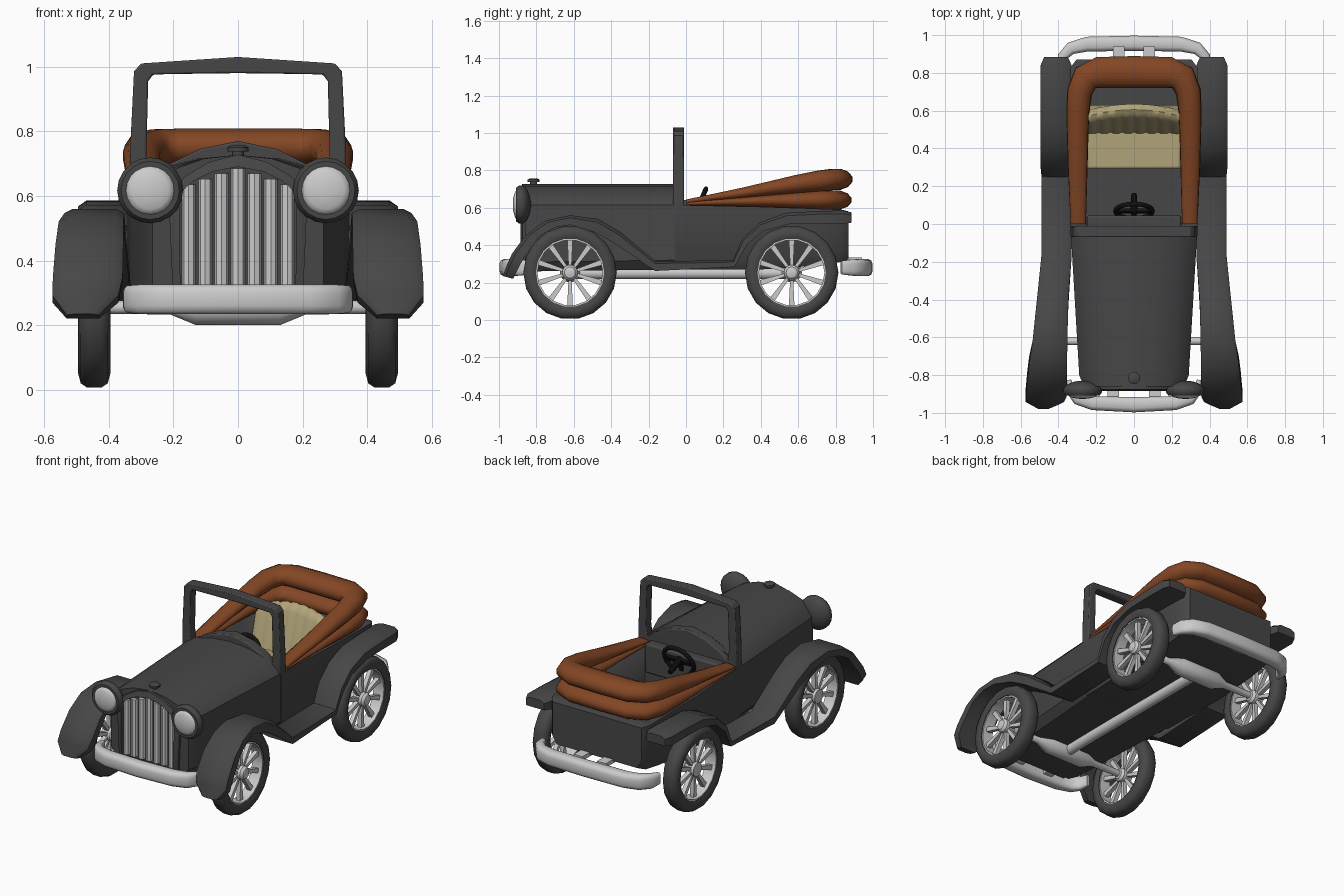
import bpy, bmesh, math
from mathutils import Matrix, Vector

if "Cube" in bpy.data.objects:
    bpy.data.objects.remove(bpy.data.objects["Cube"])


def material(name, r, g, b):
    m = bpy.data.materials.new(name)
    m.diffuse_color = (r, g, b, 1)
    m.use_nodes = True
    m.node_tree.nodes["Principled BSDF"].inputs["Base Color"].default_value = m.diffuse_color
    return m


DARK = material("charcoal paint", .062, .062, .062)
CHROME = material("light metal", .60, .60, .60)
BROWN = material("brown canvas", .23, .062, .018)
CREAM = material("cream upholstery", .44, .37, .19)
BLACK = material("black", .006, .006, .007)


def finish(name, bm, mat, bevel=0, angle=35):
    bmesh.ops.recalc_face_normals(bm, faces=bm.faces)
    me = bpy.data.meshes.new(name)
    bm.to_mesh(me)
    bm.free()
    me.materials.append(mat)
    me.shade_smooth()
    me.set_sharp_from_angle(angle=math.radians(angle))
    ob = bpy.data.objects.new(name, me)
    bpy.context.collection.objects.link(ob)
    if bevel:
        mod = ob.modifiers.new("bevel", 'BEVEL')
        mod.width, mod.segments, mod.angle_limit = bevel, 2, math.radians(40)
    return ob


def loft(name, rings, mat, bevel=0, angle=35, loop=False):
    """Skin a row of closed rings, capping the ends unless looped."""
    bm = bmesh.new()
    vs = [[bm.verts.new(p) for p in r] for r in rings]
    n = len(vs[0])
    pairs = list(zip(vs, vs[1:])) + ([(vs[-1], vs[0])] if loop else [])
    for a, b in pairs:
        for i in range(n):
            bm.faces.new((a[i], a[(i + 1) % n], b[(i + 1) % n], b[i]))
    if not loop:
        bm.faces.new(vs[0])
        bm.faces.new(vs[-1])
    return finish(name, bm, mat, bevel, angle)


def box(name, x0, x1, y0, y1, z0, z1, mat, bevel=0):
    r = [[(x, y, z) for x, y in ((x0, y0), (x1, y0), (x1, y1), (x0, y1))] for z in (z0, z1)]
    return loft(name, r, mat, bevel)


def revolve(name, profile, mat, axis='X', at=(0, 0, 0), seg=20, loop=False, angle=35):
    """Turn (along, radius) points about an axis through 'at'."""
    def place(a, r, t):
        c, s = r * math.cos(t), r * math.sin(t)
        p = {'X': (a, c, s), 'Y': (c, a, s), 'Z': (c, s, a)}[axis]
        return Vector(at) + Vector(p)
    rings = [[place(a, r, 2 * math.pi * k / seg) for k in range(seg)] for a, r in profile]
    return loft(name, rings, mat, 0, angle, loop)


def mirrored(half):
    """Complete a half outline running from bottom centre to top centre."""
    return half + [(-x, z) for x, z in reversed(half) if x > 1e-6]


# Hood, with a crease at the side and a crowned top
def hood_ring(y, w, zb):
    half = [(0, zb), (w - .04, zb), (w, zb + .05), (w, .615), (w - .025, .645),
            (w * .72, .685), (w * .4, .715), (0, .727)]
    return [(x, y, z) for x, z in mirrored(half)]


loft("hood", [hood_ring(-.86, .265, .26), hood_ring(-.80, .29, .26),
              hood_ring(-.04, .335, .27)], DARK)


# Open passenger tub
def tub_ring(y, w, zb, zt):
    return [(x, y, z) for x, z in ((-w, zt), (-w, zb + .05), (-w + .03, zb),
                                   (w - .03, zb), (w, zb + .05), (w, zt))]


tub = loft("passenger_tub", [tub_ring(-.06, .335, .27, .615), tub_ring(.4, .345, .27, .605),
                             tub_ring(.70, .34, .29, .595), tub_ring(.83, .335, .31, .59),
                             tub_ring(.87, .305, .325, .58)], DARK)
cutter = box("cabin_cutter", -.255, .255, .035, .72, .31, 1, DARK)
cutter.hide_render = True
cutter.hide_viewport = True
cut = tub.modifiers.new("cabin", 'BOOLEAN')
cut.operation, cut.object, cut.solver = 'DIFFERENCE', cutter, 'EXACT'
box("dashboard", -.25, .25, -.03, .045, .46, .64, DARK, .01)

# Windshield frame with an arched cowl below
outer = mirrored([(0, .60), (.12, .60), (.22, .60), (.335, .61), (.335, .72),
                  (.322, .985), (.30, 1.01), (.15, 1.02), (0, 1.03)])
inner = mirrored([(0, .77), (.12, .745), (.22, .695), (.275, .65), (.284, .72),
                  (.278, .955), (.262, .976), (.15, .978), (0, .98)])
frame = [[(x, y, z) for x, z in ring] for ring, y in
         ((outer, -.07), (inner, -.07), (inner, -.01), (outer, -.01))]
loft("windshield_frame", frame, DARK, .006, loop=True)

# Radiator shell, bars and cap
shell_out = mirrored([(0, .26), (.2, .26), (.215, .60), (.165, .66), (.09, .705), (0, .728)])
shell_in = mirrored([(0, .30), (.178, .30), (.182, .605), (.14, .645), (.08, .675), (0, .69)])
loft("radiator_shell", [[(x, y, z) for x, z in ring] for ring, y in
     ((shell_out, -.85), (shell_out, -.875), (shell_in, -.885), (shell_in, -.85))],
     DARK, loop=True)
for i in range(-3, 4):
    x = i * .051
    top = .685 - abs(x) * .32
    revolve(f"grille_bar_{i + 4}", [(.30, .021), (top, .021)], CHROME, 'Z', (x, -.863, 0), 8)
revolve("radiator_cap", [(.71, .018), (.738, .018), (.738, .032), (.75, .032), (.756, .022)],
        DARK, 'Z', (0, -.815, 0), 12)

# Fender and running board: (y, top z, underside z, inner x, outer x)
fender = [(-.98, -.925, .235, .22, .43, .53), (-.955, -.90, .30, .27, .37, .575),
          (-.93, -.865, .355, .335, .357, .573), (-.86, -.78, .45, .45, .355, .565),
          (-.755, -.70, .53, .495, .355, .555), (-.62, -.62, .56, .508, .352, .537),
          (-.47, -.49, .54, .47, .35, .522), (-.35, -.395, .47, .417, .345, .51),
          (-.165, -.165, .315, .262, .33, .49), (.25, .26, .318, .283, .33, .49),
          (.30, .325, .433, .40, .33, .495), (.395, .41, .52, .475, .33, .495),
          (.53, .55, .572, .512, .33, .495), (.70, .70, .582, .515, .33, .495),
          (.84, .84, .585, .515, .33, .495), (.885, .885, .575, .52, .35, .475)]


def fender_ring(s, yt, yb, zt, zb, xi, xo):
    m = .25
    ye, ze = yt + (yb - yt) * m, zt + (zb - zt) * m
    return [(s * xi, yb, zb), (s * xi, ye, ze), (s * (xi + .025), yt, zt),
            (s * (xo - .025), yt, zt), (s * xo, ye, ze), (s * xo, yb, zb)]


def wheel(tag, x, y):
    z, w = .253, .05
    tire = [(-w, .205), (-.042, .237), (-.022, .25), (.022, .25), (.042, .237),
            (w, .205), (.04, .183), (-.04, .183)]
    revolve("tire_" + tag, tire, DARK, 'X', (x, y, z), 18, True, 50)
    rim = [(-.035, .187), (.035, .187), (.035, .175), (-.035, .175)]
    revolve("rim_" + tag, rim, CHROME, 'X', (x, y, z), 18, True)
    revolve("hub_" + tag, [(-.03, .03), (-.03, .042), (.03, .042), (.045, .03), (.05, .012)],
            CHROME, 'X', (x, y, z), 14)
    # tapered spokes
    bm = bmesh.new()
    for k in range(10):
        turn = Matrix.Rotation(math.pi / 2 + k * math.pi / 5, 3, 'X')
        rows = [[bm.verts.new(Vector((x, y, z)) + turn @ Vector((a * .013, r, b * h)))
                 for a, b in ((-1, -1), (1, -1), (1, 1), (-1, 1))]
                for r, h in ((.03, .008), (.18, .015))]
        for i in range(4):
            j = (i + 1) % 4
            bm.faces.new((rows[0][i], rows[0][j], rows[1][j], rows[1][i]))
    finish("spokes_" + tag, bm, CHROME)


# Parts on both sides
for s, side in ((1, "right"), (-1, "left")):
    loft("fender_" + side, [fender_ring(s, *f) for f in fender], DARK, angle=40)
    wheel("front_" + side, s * .445, -.62)
    wheel("rear_" + side, s * .445, .565)
    at = (s * .272, -.86, .617)
    revolve("headlight_" + side, [(.03, .02), (.024, .05), (.008, .085), (-.012, .102),
            (-.032, .102), (-.048, .09), (-.048, .074)], DARK, 'Y', at, 20, angle=50)
    revolve("headlight_lens_" + side, [(-.04, .076), (-.05, .074), (-.058, .058),
            (-.064, .032), (-.066, .008)], CHROME, 'Y', at, 20, angle=60)
    box("front_bumper_bracket_" + side, s * .11 - .03, s * .11 + .03, -.94, -.80,
        .265, .295, CHROME)
    box("rear_bumper_bracket_" + side, s * .08 - .03, s * .08 + .03, .80, .94,
        .31, .335, CHROME)

# Axles and drive shaft
for tag, y in (("front", -.62), ("rear", .565)):
    revolve("axle_" + tag, [(-.44, .02), (-.21, .022), (-.13, .055), (.13, .055),
                            (.21, .022), (.44, .02)], CHROME, 'X', (0, y, .255), 12)
revolve("drive_shaft", [(-.62, .032), (.565, .032)], CHROME, 'Y', (0, 0, .25), 12)


def sweep(name, half, mat, seg=12, power=1.0):
    """Sweep a rounded section along a level path of (x, y, z, half width, half height)."""
    path = half + [(-p[0],) + p[1:] for p in reversed(half) if p[0] > 1e-6]
    rings = []
    for i, (x, y, z, w, h) in enumerate(path):
        a, b = path[max(i - 1, 0)], path[min(i + 1, len(path) - 1)]
        side = Vector((b[1] - a[1], a[0] - b[0], 0)).normalized()
        ring = []
        for k in range(seg):
            t = 2 * math.pi * (k + .5) / seg
            c, q = math.cos(t), math.sin(t)
            c, q = (math.copysign(abs(v) ** power, v) for v in (c, q))
            ring.append(Vector((x, y, z)) + side * (w * c) + Vector((0, 0, h * q)))
        rings.append(ring)
    return loft(name, rings, mat, angle=60)


# Bumpers with ends curving back toward the body
sweep("front_bumper", [(.345, -.825, .28, .012, .036), (.335, -.885, .28, .022, .043),
      (.30, -.925, .28, .032, .046), (.22, -.948, .28, .038, .046),
      (0, -.957, .28, .041, .046)], CHROME, power=.6)
sweep("rear_bumper", [(.395, .83, .28, .016, .036), (.38, .885, .28, .026, .044),
      (.335, .93, .28, .034, .046), (.25, .952, .28, .04, .046),
      (0, .957, .28, .041, .046)], CHROME, power=.6)

# Folded canvas top: two stacked rolls
sweep("folded_top_upper", [(.295, 0, .632, .042, .012), (.298, .3, .678, .052, .03),
      (.298, .58, .725, .06, .05), (.288, .70, .742, .066, .057), (.255, .775, .75, .076, .058),
      (.19, .802, .752, .085, .058), (0, .805, .752, .087, .058)], BROWN)
sweep("folded_top_lower", [(.295, 0, .622, .042, .012), (.298, .3, .632, .054, .026),
      (.298, .58, .638, .062, .042), (.288, .70, .64, .07, .05), (.255, .775, .641, .078, .052),
      (.19, .80, .641, .083, .052), (0, .803, .641, .084, .052)], BROWN)

# Seat: cushion and a ribbed, curved backrest
box("seat_cushion", -.25, .25, .29, .54, .31, .43, CREAM, .015)
rows = []
for i in range(33):
    x = -.25 + .5 * i / 32
    u = (x / .25) ** 2
    rib = .007 if i % 4 == 0 else 0
    dy, dz = -.035 * u, -.05 * u
    rows.append([(x, .47 + rib, .40), (x, .555 + rib + dy, .66 + dz),
                 (x, .575 + dy, .695 + dz - rib), (x, .605 + dy, .705 + dz - rib),
                 (x, .635 + dy, .68 + dz), (x, .63, .40)])
loft("seat_backrest", rows, CREAM, angle=50)

# Steering wheel, tilted, with crossbar and column
tilt = Matrix.Translation((0, .068, .61)) @ Matrix.Rotation(math.radians(67), 4, 'X')
ring = [[((.098 + .013 * math.cos(p)) * math.cos(t), (.098 + .013 * math.cos(p)) * math.sin(t),
          .013 * math.sin(p)) for p in (k * math.pi / 4 for k in range(8))]
        for t in (k * math.pi / 10 for k in range(20))]
parts = [loft("steering_wheel_rim", ring, BLACK, angle=60, loop=True),
         box("steering_wheel_crossbar", -.095, .095, -.014, .014, -.008, .008, BLACK),
         box("steering_wheel_spoke", -.014, .014, -.095, 0, -.008, .008, BLACK),
         revolve("steering_column", [(-.10, .014), (.012, .022)], BLACK, 'Z', seg=10)]
for p in parts:
    p.matrix_world = tilt
